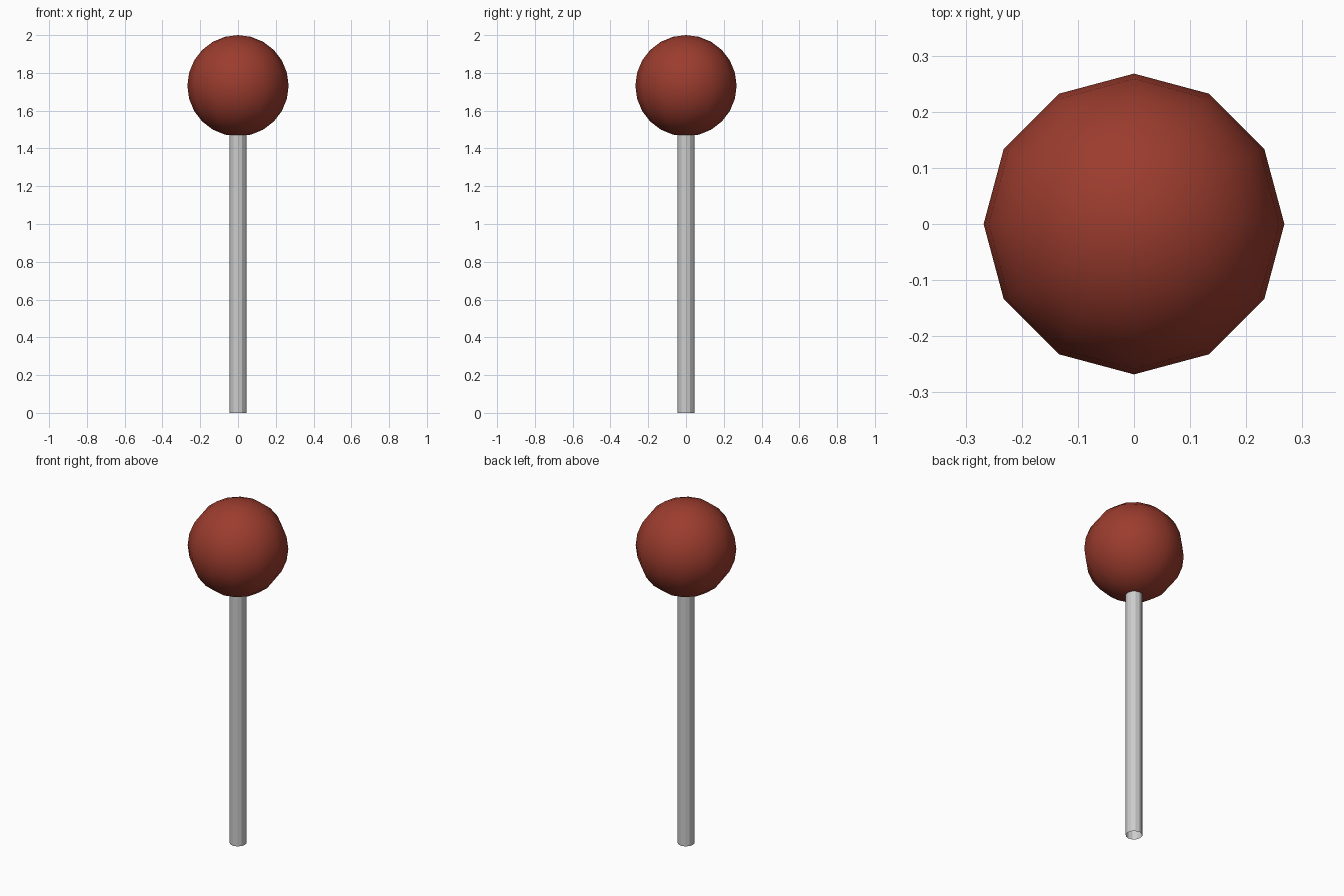
import bpy

if "Cube" in bpy.data.objects:
    bpy.data.objects.remove(bpy.data.objects["Cube"])


def finish(name, color=None, smooth_angle=None):
    ob = bpy.context.object
    ob.name = name
    if smooth_angle:
        bpy.ops.object.shade_smooth_by_angle(angle=smooth_angle)
    if color:
        mat = bpy.data.materials.new(name + "_paint")
        mat.diffuse_color = color
        mat.use_nodes = True
        mat.node_tree.nodes["Principled BSDF"].inputs["Base Color"].default_value = mat.diffuse_color
        ob.data.materials.append(mat)
    return ob


BALL_R = 0.268
STICK_TOP = 1.47

# Round ball on top
bpy.ops.mesh.primitive_uv_sphere_add(segments=12, ring_count=12, radius=BALL_R,
                                     location=(0, 0, 2 - BALL_R))
finish("candy_ball", (0.33, 0.045, 0.027, 1), 1.2)

# Hollow stick, open at the bottom
bpy.ops.mesh.primitive_cylinder_add(vertices=12, radius=0.045, depth=STICK_TOP,
                                    end_fill_type='NOTHING',
                                    location=(0, 0, STICK_TOP / 2))
finish("stick", smooth_angle=0.35)
